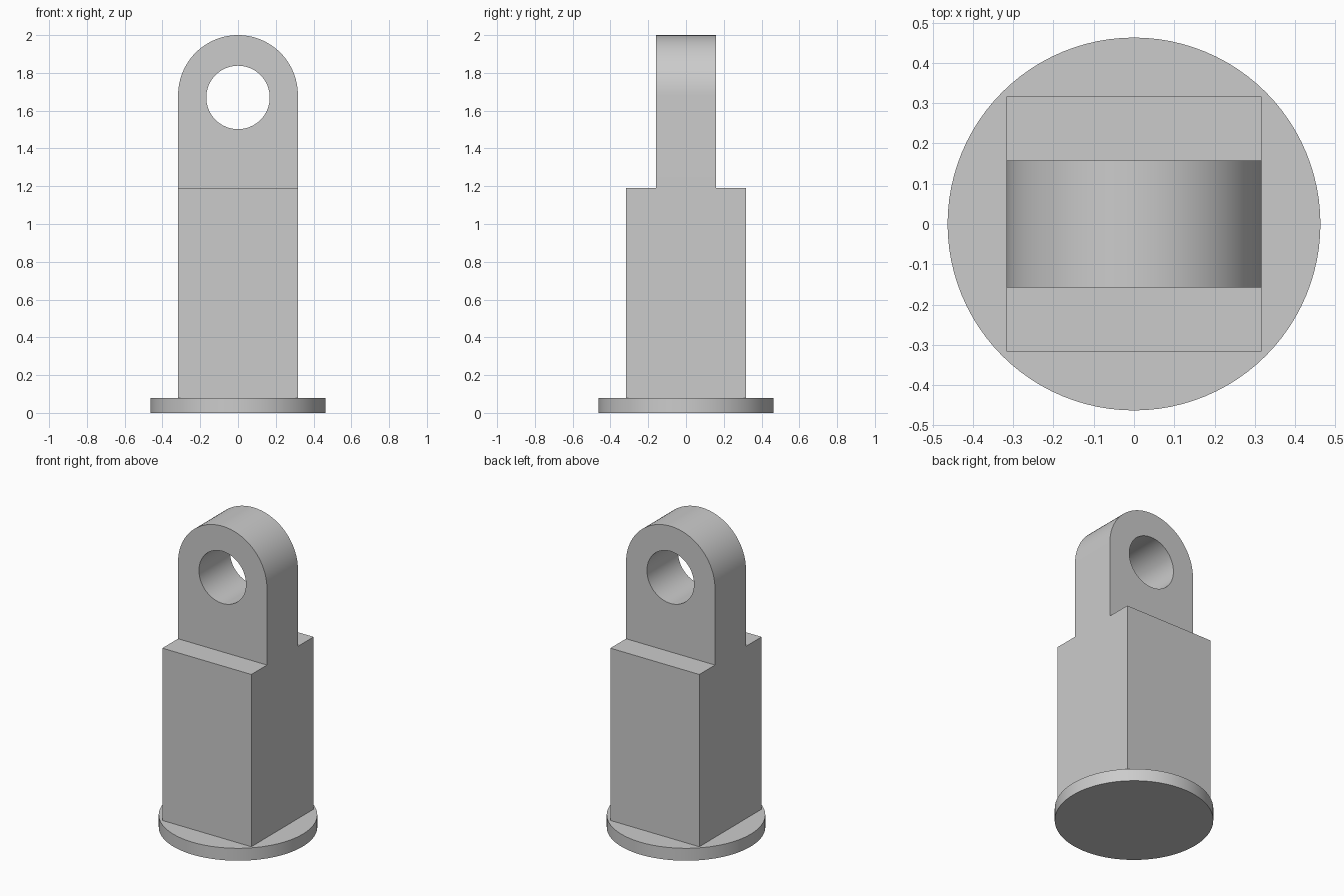
import bpy, bmesh
from math import sin, cos, pi, radians

if "Cube" in bpy.data.objects:
    bpy.data.objects.remove(bpy.data.objects["Cube"])

BASE_R, BASE_H = 0.463, 0.08
HALF, BODY_TOP = 0.317, 1.19
LUG_Y = 0.158
ARC_Z, HOLE_Z, HOLE_R = 2.0 - HALF, 1.67, 0.168


def arc(r, cz, a0, a1, n):
    return [(r * cos(a0 + (a1 - a0) * i / n), cz + r * sin(a0 + (a1 - a0) * i / n))
            for i in range(n + 1)]


def smooth(obj):
    bpy.ops.object.select_all(action='DESELECT')
    obj.select_set(True)
    bpy.context.view_layer.objects.active = obj
    bpy.ops.object.shade_smooth_by_angle(angle=radians(30))


# Round base plate
bpy.ops.mesh.primitive_cylinder_add(vertices=96, radius=BASE_R, depth=BASE_H,
                                    location=(0, 0, BASE_H / 2))
base = bpy.context.object
base.name = "base_plate"
smooth(base)

# Square body
bpy.ops.mesh.primitive_cube_add(size=1, location=(0, 0, (BASE_H + BODY_TOP) / 2))
body = bpy.context.object
body.name = "square_body"
body.scale = (2 * HALF, 2 * HALF, BODY_TOP - BASE_H)
bpy.ops.object.transform_apply(location=False, rotation=False, scale=True)

# Round-topped lug with a through hole: fill the two loops, then extrude
outline = [(-HALF, BODY_TOP), (HALF, BODY_TOP)] + arc(HALF, ARC_Z, 0, pi, 48)
hole = arc(HOLE_R, HOLE_Z, 0, 2 * pi, 64)[:-1]
bm = bmesh.new()
edges = []
for loop in (outline, hole):
    vs = [bm.verts.new((x, -LUG_Y, z)) for x, z in loop]
    edges += [bm.edges.new((vs[i - 1], vs[i])) for i in range(len(vs))]
bmesh.ops.triangle_fill(bm, edges=edges, use_beauty=True, normal=(0, -1, 0))
ext = bmesh.ops.extrude_face_region(bm, geom=bm.faces[:], use_keep_orig=True)
bmesh.ops.translate(bm, vec=(0, 2 * LUG_Y, 0),
                    verts=[g for g in ext["geom"] if isinstance(g, bmesh.types.BMVert)])
bmesh.ops.recalc_face_normals(bm, faces=bm.faces[:])
mesh = bpy.data.meshes.new("eye_lug")
bm.to_mesh(mesh)
bm.free()
lug = bpy.data.objects.new("eye_lug", mesh)
bpy.context.collection.objects.link(lug)
smooth(lug)
